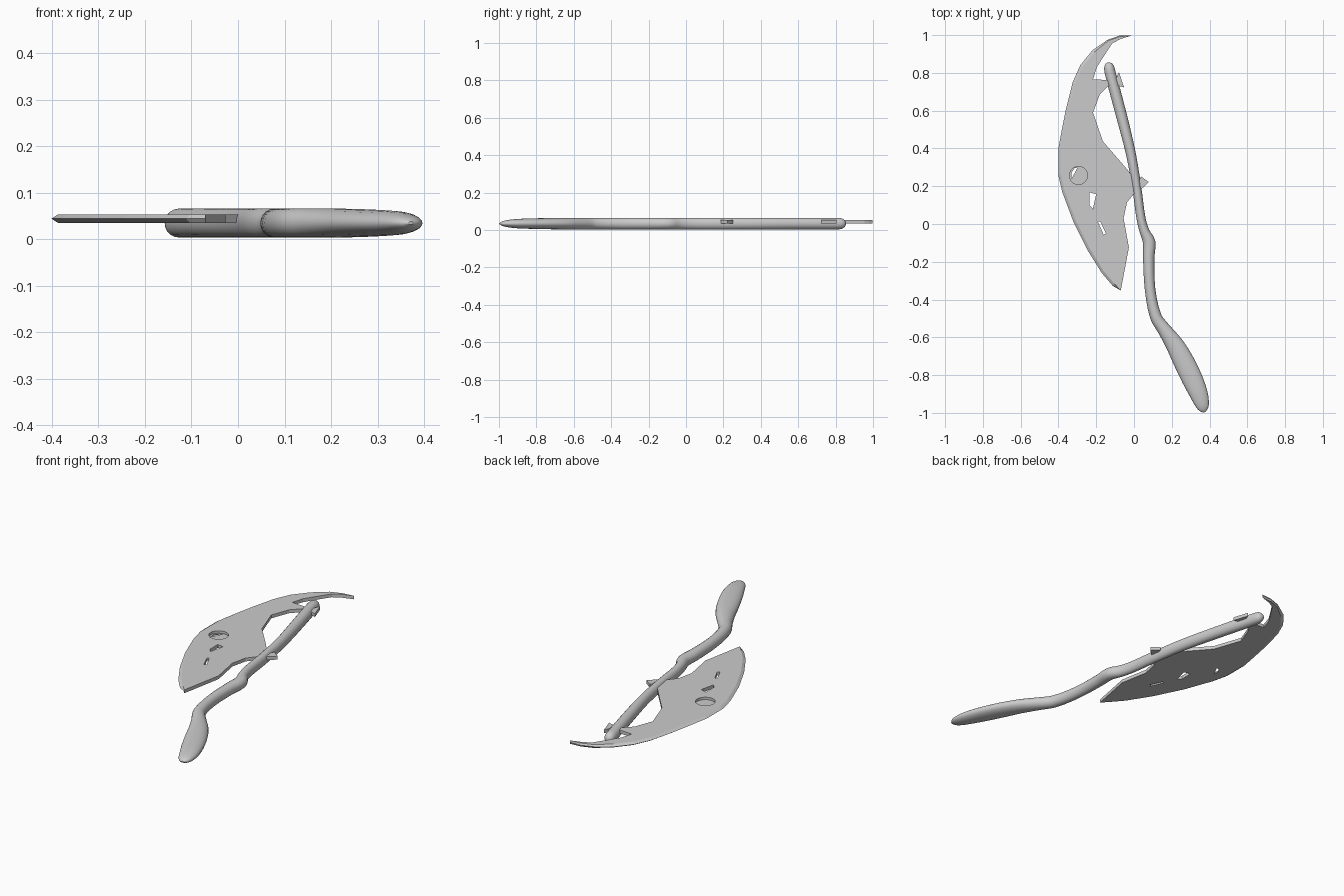
import bpy, bmesh, math
from mathutils import Vector

if "Cube" in bpy.data.objects:
    bpy.data.objects.remove(bpy.data.objects["Cube"])


def mesh_object(name, bm):
    bmesh.ops.recalc_face_normals(bm, faces=bm.faces)
    me = bpy.data.meshes.new(name)
    bm.to_mesh(me)
    bm.free()
    ob = bpy.data.objects.new(name, me)
    bpy.context.collection.objects.link(ob)
    return ob


def loft(name, rings):
    bm = bmesh.new()
    loops = [[bm.verts.new(p) for p in r] for r in rings]
    n = len(loops[0])
    for a, b in zip(loops, loops[1:]):
        for i in range(n):
            j = (i + 1) % n
            bm.faces.new((a[i], a[j], b[j], b[i]))
    bm.faces.new(loops[0][::-1])
    bm.faces.new(loops[-1])
    return mesh_object(name, bm)


def level(points, z):
    return [(x, y, z) for x, y in points]


# Blade: sharpened outer edge, then flat-sided inner edge with two prongs
outer = [(-.015, .997), (-.075, .998), (-.14, .975), (-.22, .92), (-.285, .84),
         (-.325, .75), (-.36, .61), (-.382, .5), (-.401, .395), (-.401, .26),
         (-.38, .17), (-.322, .015), (-.248, -.135), (-.17, -.26),
         (-.112, -.328), (-.07, -.352)]
inner = [(-.027, -.124), (-.055, .03), (-.037, .115), (.0, .16), (.05, .195),
         (.078, .222), (.037, .252), (.02, .215), (-.037, .29), (-.165, .438),
         (-.217, .59), (-.18, .688), (-.138, .73), (-.095, .735), (-.053, .723),
         (-.08, .805), (-.1, .76), (-.217, .766), (-.197, .83), (-.164, .882),
         (-.116, .955), (-.075, .978)]
flat = list(outer)
for i in range(1, len(outer) - 1):
    d = (Vector(outer[i + 1]) - Vector(outer[i - 1])).normalized()
    w = .006 if i < 3 else .014
    flat[i] = (outer[i][0] - d.y * w, outer[i][1] + d.x * w)
Z0, Z1 = .035, .053
blade = loft("blade", [level(flat + inner, Z0), level(outer + inner, (Z0 + Z1) / 2),
                       level(flat + inner, Z1)])

# Blade cut-outs: round recess with a slit, a wedge and a narrow slot
disc = [(-.294 + .048 * math.cos(a * math.tau / 24), .257 + .048 * math.sin(a * math.tau / 24))
        for a in range(24)]
cuts = [("recess", disc, .040),
        ("recess_slit", [(-.33, .24), (-.30, .297), (-.315, .295), (-.332, .27)], 0),
        ("wedge", [(-.235, .167), (-.2, .158), (-.218, .08), (-.235, .1)], 0),
        ("slot", [(-.191, .012), (-.178, .012), (-.149, -.05), (-.16, -.058)], 0)]
for name, pts, z in cuts:
    cutter = loft(name + "_cutter", [level(pts, z), level(pts, .1)])
    cutter.hide_render = True
    cutter.hide_set(True)
    mod = blade.modifiers.new(name, 'BOOLEAN')
    mod.operation, mod.solver, mod.object = 'DIFFERENCE', 'EXACT', cutter

# Handle: x, y, half width, half height along the centre line
path = [(-.136, .855, .006, .006), (-.135, .848, .018, .018), (-.132, .832, .026, .028),
        (-.126, .8, .029, .031), (-.064, .565, .029, .031), (-.016, .37, .026, .031),
        (.016, .184, .024, .031), (.037, .03, .024, .031), (.056, -.04, .026, .031),
        (.08, -.095, .033, .031), (.078, -.18, .030, .031), (.085, -.345, .028, .031),
        (.115, -.49, .031, .031), (.159, -.557, .036, .031), (.216, -.64, .048, .031),
        (.263, -.727, .055, .030), (.308, -.82, .055, .028), (.343, -.9, .048, .025),
        (.361, -.955, .037, .019), (.368, -.982, .024, .012), (.372, -.997, .006, .003)]
P = [Vector(p) for p in path]
samples = []
for i in range(len(P) - 1):
    a, b, c, d = P[max(i - 1, 0)], P[i], P[i + 1], P[min(i + 2, len(P) - 1)]
    # tangents scaled by span length so uneven spacing stays smooth
    span = (c.xy - b.xy).length
    t1 = (c - a) * span / max((c.xy - a.xy).length, 1e-6)
    t2 = (d - b) * span / max((d.xy - b.xy).length, 1e-6)
    for k in range(3):
        t = k / 3
        samples.append(b * (2*t**3 - 3*t**2 + 1) + t1 * (t**3 - 2*t**2 + t)
                       + c * (3*t**2 - 2*t**3) + t2 * (t**3 - t**2))
samples.append(P[-1])
rings = []
for i, s in enumerate(samples):
    d = (samples[min(i + 1, len(samples) - 1)].xy - samples[max(i - 1, 0)].xy).normalized()
    ring = []
    for k in range(20):
        a = k * math.tau / 20
        u = math.cos(a) * s.z
        ring.append((s.x - d.y * u, s.y + d.x * u, .0345 + math.sin(a) * s.w))
    rings.append(ring)
handle = loft("handle", rings)
bpy.ops.object.select_all(action='DESELECT')
handle.select_set(True)
bpy.context.view_layer.objects.active = handle
bpy.ops.object.shade_smooth_by_angle(angle=math.radians(40))
